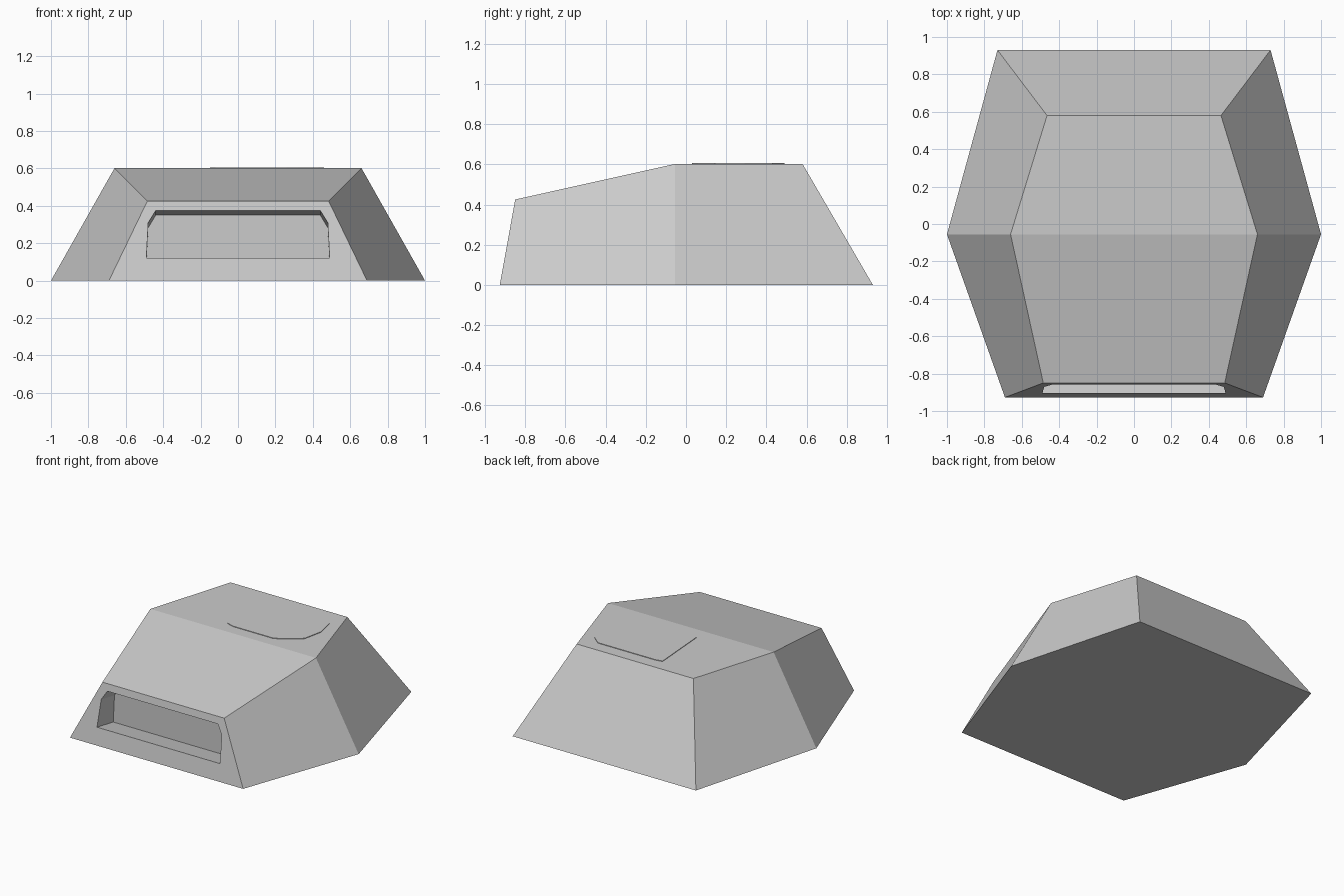
import bpy, bmesh

if "Cube" in bpy.data.objects:
    bpy.data.objects.remove(bpy.data.objects["Cube"])


def make_object(name, verts, faces):
    bm = bmesh.new()
    vs = [bm.verts.new(v) for v in verts]
    for f in faces:
        bm.faces.new([vs[i] for i in f])
    bmesh.ops.recalc_face_normals(bm, faces=bm.faces)
    mesh = bpy.data.meshes.new(name)
    bm.to_mesh(mesh)
    bm.free()
    ob = bpy.data.objects.new(name, mesh)
    bpy.context.collection.objects.link(ob)
    return ob


def mirror_ring(half):
    """Right-hand points front to back, completed with their mirror images."""
    return half + [(-p[0], *p[1:]) for p in reversed(half)]


def ring_sides(n):
    return [(i, (i + 1) % n, n + (i + 1) % n, n + i) for i in range(n)]


# Faceted shell: hexagonal base, sloped front roof and flat rear roof
base = mirror_ring([(0.69, -0.927, 0), (1.0, -0.055, 0), (0.73, 0.93, 0)])
roof = mirror_ring([(0.485, -0.85, 0.425), (0.66, -0.055, 0.602), (0.465, 0.58, 0.602)])
body = make_object("body_shell", base + roof,
                   ring_sides(6) + [tuple(range(6)), (6, 7, 10, 11), (7, 8, 9, 10)])

# Front recess: profile cut in square to the leaning front face, vertical back wall
profile = mirror_ring([(0.49, 0.12), (0.48, 0.31), (0.44, 0.375)])
SLOPE, BACK_Y = 0.18, -0.72


def slide(x, z, y_to):
    y = -0.927 + 0.077 * z / 0.425
    return (x, y_to, z - SLOPE * (y_to - y))


outer = [slide(x, z, -1.05) for x, z in profile]
inner = [slide(x, z, BACK_Y) for x, z in profile]
cutter = make_object("recess_cutter", outer + inner,
                     ring_sides(6) + [tuple(range(6)), tuple(range(6, 12))])
cutter.hide_render = True
cutter.hide_set(True)
cut = body.modifiers.new("front_recess", "BOOLEAN")
cut.operation = "DIFFERENCE"
cut.solver = "EXACT"
cut.object = cutter

# Very thin raised panel lying on the flat roof
outline = [(-0.06, 0.03), (0.26, 0.03), (0.32, 0.06), (0.43, 0.145), (0.46, 0.29),
           (0.43, 0.43), (0.36, 0.49), (-0.1, 0.49), (-0.15, 0.48), (-0.12, 0.05)]
n = len(outline)
make_object("roof_panel",
            [(x, y, z) for z in (0.601, 0.606) for x, y in outline],
            ring_sides(n) + [tuple(range(n)), tuple(range(n, 2 * n))])
